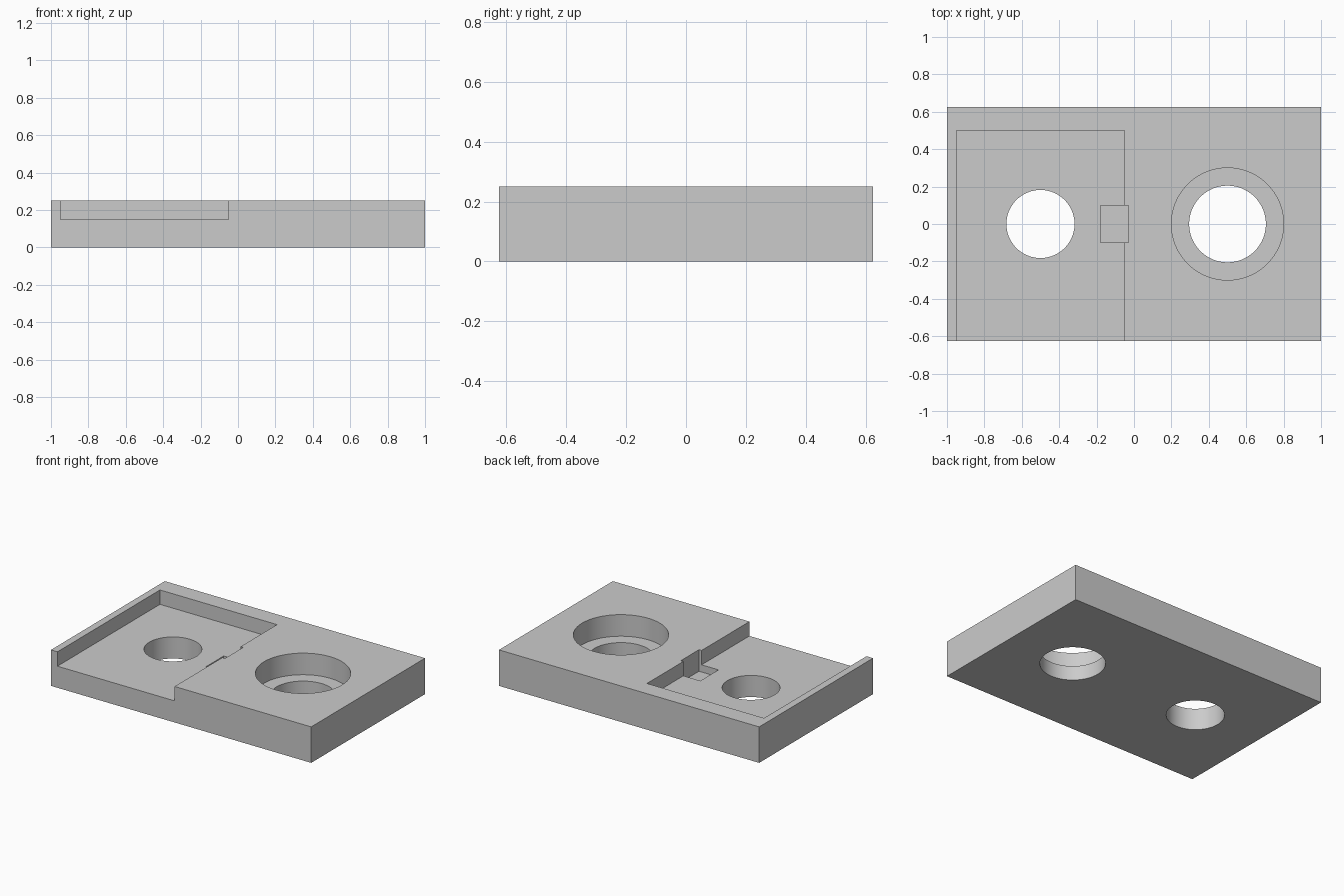
import bpy

default = bpy.data.objects.get("Cube")
if default:
    bpy.data.objects.remove(default, do_unlink=True)

GREY = (0.6, 0.6, 0.6, 1.0)
WIDTH, DEPTH, HEIGHT = 2.0, 1.25, 0.25
OVER = 0.1  # how far cutters run past the outer surface

grey = bpy.data.materials.new("light grey")
grey.use_nodes = True
grey.diffuse_color = GREY
grey.node_tree.nodes["Principled BSDF"].inputs["Base Color"].default_value = GREY


def box(name, low, high):
    """Box spanning two opposite corners."""
    bpy.ops.mesh.primitive_cube_add(size=1, location=[(a + b) / 2 for a, b in zip(low, high)])
    obj = bpy.context.object
    obj.name = name
    obj.scale = [b - a for a, b in zip(low, high)]
    bpy.ops.object.transform_apply(location=True, rotation=False, scale=True)
    return obj


def bore(name, x, radius, floor):
    """Vertical round cutter running from floor up past the top."""
    top = HEIGHT + OVER
    bpy.ops.mesh.primitive_cylinder_add(vertices=96, radius=radius, depth=top - floor,
                                        location=(x, 0, (top + floor) / 2))
    bpy.context.object.name = name
    return bpy.context.object


# Solid plate
plate = box("plate", (-WIDTH / 2, -DEPTH / 2, 0), (WIDTH / 2, DEPTH / 2, HEIGHT))
plate.data.materials.append(grey)

# Recess open to the front, square notch in its side wall, round holes
cutters = [
    box("recess_cutter", (-0.95, -DEPTH / 2 - OVER, 0.15), (-0.05, 0.5, HEIGHT + OVER)),
    box("notch_cutter", (-0.18, -0.1, 0.1), (-0.03, 0.1, HEIGHT + OVER)),
    bore("small_hole_cutter", -0.5, 0.182, -OVER),
    bore("large_hole_cutter", 0.5, 0.205, -OVER),
    bore("counterbore_cutter", 0.5, 0.3, 0.1),
]
bpy.ops.object.select_all(action='DESELECT')
plate.select_set(True)
bpy.context.view_layer.objects.active = plate
for cutter in cutters:
    cutter.hide_render = True
    cut = plate.modifiers.new(cutter.name, 'BOOLEAN')
    cut.operation = 'DIFFERENCE'
    cut.solver = 'EXACT'
    cut.object = cutter
    bpy.ops.object.modifier_apply(modifier=cut.name)
    bpy.data.objects.remove(cutter, do_unlink=True)

# Smooth bores, crisp edges
bpy.ops.object.shade_smooth_by_angle()
